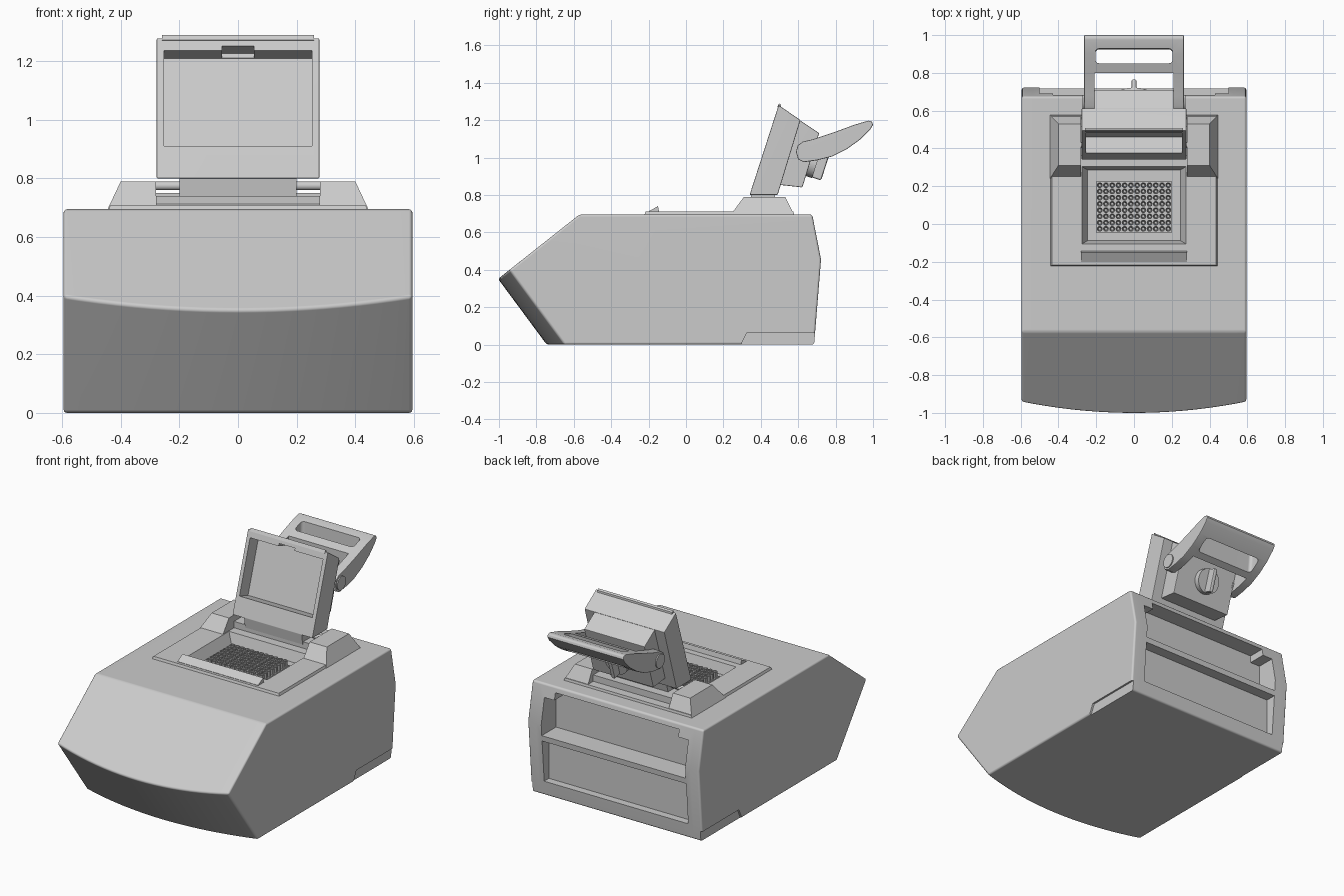
import bpy, bmesh, math
from mathutils import Vector

if "Cube" in bpy.data.objects:
    bpy.data.objects.remove(bpy.data.objects["Cube"], do_unlink=True)

GREY = (0.6, 0.6, 0.6, 1)
mat = bpy.data.materials.new("light grey plastic")
mat.use_nodes = True
mat.diffuse_color = GREY
bsdf = mat.node_tree.nodes["Principled BSDF"]
bsdf.inputs["Base Color"].default_value = GREY
bsdf.inputs["Roughness"].default_value = 0.6


def finish(name, bm):
    bmesh.ops.recalc_face_normals(bm, faces=bm.faces)
    mesh = bpy.data.meshes.new(name)
    bm.to_mesh(mesh)
    bm.free()
    mesh.materials.append(mat)
    ob = bpy.data.objects.new(name, mesh)
    bpy.context.collection.objects.link(ob)
    return ob


def loft(name, rings):
    """Skin a list of equal-length closed rings and cap both ends."""
    bm = bmesh.new()
    rows = [[bm.verts.new(p) for p in ring] for ring in rings]
    n = len(rows[0])
    for a, b in zip(rows, rows[1:]):
        for i in range(n):
            j = (i + 1) % n
            bm.faces.new((a[i], a[j], b[j], b[i]))
    bm.faces.new(rows[0])
    bm.faces.new(rows[-1])
    return finish(name, bm)


def prism_x(name, pts, a, b):
    """Extrude a (y, z) outline from x = a to x = b."""
    return loft(name, [[(x, y, z) for y, z in pts] for x in (a, b)])


def prism_y(name, pts, a, b):
    """Extrude an (x, z) outline from y = a to y = b."""
    return loft(name, [[(x, y, z) for x, z in pts] for y in (a, b)])


def frustum(name, low, high):
    """Block between two level rectangles given as (x0, x1, y0, y1, z)."""
    return loft(name, [[(x0, y0, z), (x1, y0, z), (x1, y1, z), (x0, y1, z)]
                       for x0, x1, y0, y1, z in (low, high)])


def box(name, x0, x1, y0, y1, z0, z1):
    return frustum(name, (x0, x1, y0, y1, z0), (x0, x1, y0, y1, z1))


def cylinder(name, start, end, r, sides=32):
    start, end = Vector(start), Vector(end)
    axis = end - start
    bm = bmesh.new()
    bmesh.ops.create_cone(bm, cap_ends=True, segments=sides, radius1=r,
                          radius2=r, depth=axis.length)
    ob = finish(name, bm)
    ob.data.transform(axis.to_track_quat('Z', 'Y').to_matrix().to_4x4())
    ob.location = (start + end) / 2
    return ob


def apply_mod(ob, kind, **settings):
    mod = ob.modifiers.new("step", kind)
    for key, value in settings.items():
        setattr(mod, key, value)
    bpy.context.view_layer.objects.active = ob
    bpy.ops.object.modifier_apply(modifier=mod.name)


def bevel(ob, width, segments=2, angle=25):
    apply_mod(ob, 'BEVEL', width=width, segments=segments,
              limit_method='ANGLE', angle_limit=math.radians(angle))


def cut(targets, cutter):
    for ob in targets:
        apply_mod(ob, 'BOOLEAN', operation='DIFFERENCE', solver='EXACT', object=cutter)
    bpy.data.objects.remove(cutter, do_unlink=True)


# Main housing: side profile swept across, with a bowed front below the nose
def body_ring(x):
    d = 0.095 * (x / 0.595) ** 2
    z = 0.351 + 0.498 * d
    return [(x, -0.745 + d, 0), (x, -0.745 + d - 0.74 * z, z), (x, -0.57, 0.695),
            (x, 0.675, 0.695), (x, 0.722, 0.455), (x, 0.685, 0)]


body = loft("housing", [body_ring(-0.595 + 1.19 * i / 20) for i in range(21)])
bevel(body, 0.012, 3)

# Rear bays and the stepped lower side edges
cut([body], box("bay_cutter", -0.5, 0.5, 0.645, 0.9, 0.09, 0.35))
cut([body], prism_y("upper_bay_cutter", [(-0.5, 0.385), (0.5, 0.385), (0.5, 0.615), (0.43, 0.615),
                                         (0.43, 0.66), (-0.43, 0.66), (-0.43, 0.615), (-0.5, 0.615)],
                    0.575, 0.9))
for s in (-1, 1):
    cut([body], prism_x("step_cutter", [(0.285, -0.02), (0.325, 0.063), (0.8, 0.063), (0.8, -0.02)],
                        s * 0.583, s * 0.7))

# Raised deck with the sunken sample well
deck = frustum("deck", (-0.445, 0.445, -0.225, 0.58, 0.685), (-0.435, 0.435, -0.217, 0.575, 0.71))
cut([body, deck], frustum("well_cutter", (-0.245, 0.245, -0.088, 0.285, 0.645),
                          (-0.285, 0.285, -0.11, 0.31, 0.73)))
prism_x("latch_wedge", [(-0.2, 0.7), (-0.2, 0.712), (-0.15, 0.74), (-0.142, 0.7)], -0.28, 0.28)

# Sample block: a grid of open tubes on a thin base
box("sample_block_base", -0.2, 0.2, -0.045, 0.225, 0.64, 0.655)
bm = bmesh.new()
for i in range(12):
    for j in range(8):
        cx, cy = (i - 5.5) * 0.033, 0.09 + (j - 3.5) * 0.033
        rows = [[bm.verts.new((cx + r * math.cos(k * math.pi / 5), cy + r * math.sin(k * math.pi / 5), z))
                 for k in range(10)]
                for r, z in ((0.0155, 0.65), (0.0155, 0.688), (0.0115, 0.688), (0.007, 0.657))]
        for a, b in zip(rows, rows[1:]):
            for k in range(10):
                m = (k + 1) % 10
                bm.faces.new((a[k], a[m], b[m], b[k]))
        bm.faces.new(rows[-1])
        bm.faces.new(rows[0])
finish("sample_tubes", bm)

# Hinge towers, rods and crossbar
for s, side in ((-1, "right"), (1, "left")):
    frustum(side + "_hinge_tower", (s * 0.28, s * 0.445, 0.24, 0.578, 0.695),
            (s * 0.28, s * 0.4, 0.31, 0.53, 0.79))
cylinder("hinge_rod", (-0.285, 0.42, 0.775), (0.285, 0.42, 0.775), 0.015)
box("hinge_crossbar", -0.285, 0.285, 0.36, 0.52, 0.70, 0.75)
prism_x("hinge_tab", [(0.345, 0.81), (0.48, 0.81), (0.46, 0.735), (0.355, 0.735)], -0.2, 0.2)


# Open lid: (t, n) runs up the lid face and into its depth
def on_lid(t, n):
    return (0.34 + 0.307 * t + 0.952 * n, 0.80 + 0.952 * t - 0.307 * n)


def lid_box(name, half, t0, t1, n0, n1):
    return prism_x(name, [on_lid(t0, n0), on_lid(t1, n0), on_lid(t1, n1), on_lid(t0, n1)], -half, half)


lid = prism_x("lid", [(0.34, 0.80), (0.495, 1.28), (0.612, 1.2), (0.49, 0.80)], -0.278, 0.278)
bevel(lid, 0.005)
cut([lid], lid_box("lid_recess_cutter", 0.253, 0.1155, 0.458, -0.05, 0.09))
cut([lid], lid_box("lid_notch_cutter", 0.055, 0.4, 0.474, -0.05, 0.08))
prism_x("lid_lip", [(0.488, 1.272), (0.498, 1.29), (0.508, 1.282), (0.51, 1.262)], -0.26, 0.26)
lid_back = prism_x("lid_back", [(0.585, 1.215), (0.712, 1.13), (0.622, 0.84), (0.49, 0.855)], -0.21, 0.21)
bevel(lid_back, 0.005)

# Tightening knob on the back of the lid
centre, out = Vector((0, 0.655, 0.978)), Vector((0, 0.952, -0.307))
cylinder("knob_disc", centre - out * 0.01, centre + out * 0.045, 0.078)
grip = lid_box("knob_grip", 0.014, 0, 0.15, 0, 0.1)
grip.location = centre - Vector((0, *on_lid(0.075, 0.005)))
bevel(grip, 0.01, 2)

# Carry handle: blade-shaped outline with an arm gap and a grip slot
handle = prism_x("handle", [(0.588, 1.03), (0.597, 1.065), (0.625, 1.085), (0.68, 1.098), (0.80, 1.138),
                            (0.90, 1.175), (0.975, 1.197), (0.995, 1.192), (1.0, 1.175), (0.985, 1.15),
                            (0.93, 1.095), (0.86, 1.045), (0.78, 1.005), (0.70, 0.985), (0.63, 0.975),
                            (0.60, 0.99)], -0.265, 0.265)
bevel(handle, 0.006, 2, 50)
cut([handle], box("arm_gap_cutter", -0.208, 0.208, 0.5, 0.80, 0.9, 1.3))
slot = prism_x("slot_cutter", [(0.83, 0.95), (0.86, 1.25), (0.932, 1.25), (0.918, 0.95)], -0.205, 0.205)
bevel(slot, 0.02, 3)
cut([handle], slot)
for s, side in ((-1, "right"), (1, "left")):
    cylinder(side + "_handle_pivot", (s * 0.2, 0.64, 1.03), (s * 0.272, 0.64, 1.03), 0.043)

# Smooth the rounded parts and keep hard edges crisp
bpy.ops.object.select_all(action='DESELECT')
for ob in bpy.context.collection.objects:
    if ob.type == 'MESH' and mat.name in ob.data.materials:
        ob.select_set(True)
        bpy.context.view_layer.objects.active = ob
bpy.ops.object.shade_smooth_by_angle(angle=math.radians(33))
for ob in (body, lid, lid_back, handle, grip):
    ob.modifiers.new("even_normals", 'WEIGHTED_NORMAL').keep_sharp = True
